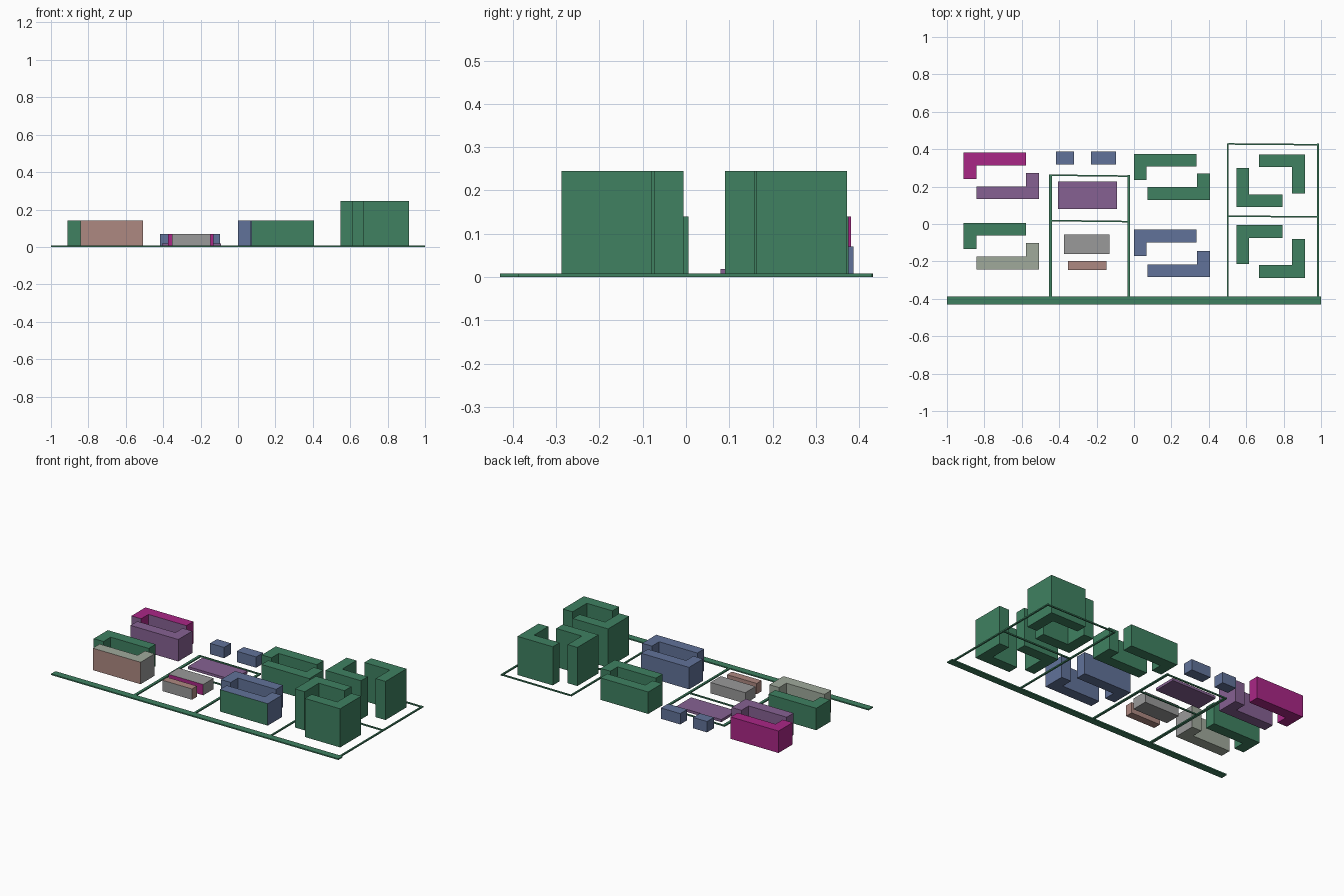
import bpy, bmesh

if "Cube" in bpy.data.objects:
    bpy.data.objects.remove(bpy.data.objects["Cube"])

COLORS = {
    "green": (0.05, 0.22, 0.12, 1), "purple": (0.24, 0.12, 0.29, 1),
    "magenta": (0.40, 0.02, 0.24, 1), "blue": (0.12, 0.17, 0.32, 1),
    "sage": (0.35, 0.40, 0.33, 1), "brown": (0.42, 0.25, 0.22, 1),
    "grey": (0.32, 0.32, 0.32, 1),
}
MATS = {}
for key, col in COLORS.items():
    MATS[key] = bpy.data.materials.new(key)
    MATS[key].diffuse_color = col


def prism(name, outline, z0, z1, color, front=None, end=None):
    """Extrude a plan outline; front (-y) and end (+x) walls may differ in colour."""
    bm = bmesh.new()
    base = bm.faces.new([bm.verts.new((x, y, z0)) for x, y in outline])
    ext = bmesh.ops.extrude_face_region(bm, geom=[base], use_keep_orig=True)
    top = [v for v in ext["geom"] if isinstance(v, bmesh.types.BMVert)]
    bmesh.ops.translate(bm, verts=top, vec=(0, 0, z1 - z0))
    bmesh.ops.recalc_face_normals(bm, faces=bm.faces)
    bm.normal_update()
    for f in bm.faces:
        if f.normal.y < -0.9:
            f.material_index = 1
        elif f.normal.x > 0.9:
            f.material_index = 2
    me = bpy.data.meshes.new(name)
    bm.to_mesh(me)
    bm.free()
    for c in (color, front or color, end or color):
        me.materials.append(MATS[c])
    ob = bpy.data.objects.new(name, me)
    bpy.context.collection.objects.link(ob)
    return ob


def box(name, x0, x1, y0, y1, z1, color, z0=0.002, **kw):
    return prism(name, [(x0, y0), (x1, y0), (x1, y1), (x0, y1)], z0, z1, color, **kw)


def l_pair(name, cx, cy, hw, hh, bar, leg, height, first, second, mirror=1):
    """Two L-shaped blocks, the second being the first turned half a circle."""
    t = 0.068
    shape = [(-hw, hh), (-hw + bar, hh), (-hw + bar, hh - t), (-hw + t, hh - t),
             (-hw + t, hh - leg), (-hw, hh - leg)]
    for label, s, style in (("north", 1, first), ("south", -1, second)):
        pts = [(cx + mirror * s * x, cy + s * y) for x, y in shape]
        prism(f"{name}_{label}", pts, 0.002, height, **style)


green, blue, purple = ({"color": c} for c in ("green", "blue", "purple"))

# Mid-rise courtyard blocks
l_pair("west_upper_block", -0.71, 0.257, 0.201, 0.124, 0.333, 0.14, 0.14,
       {"color": "magenta", "front": "purple"}, purple)
l_pair("west_lower_block", -0.71, -0.118, 0.201, 0.124, 0.333, 0.14, 0.14, green,
       {"color": "sage", "front": "brown", "end": "grey"})
l_pair("middle_upper_block", 0.203, 0.2525, 0.203, 0.123, 0.334, 0.14, 0.14, green, green)
l_pair("middle_lower_block", 0.203, -0.157, 0.203, 0.127, 0.334, 0.14, 0.14, blue,
       {"color": "blue", "front": "green", "end": "blue"})

# Tall east towers, mirrored across the lane
l_pair("east_upper_tower", 0.73, 0.231, 0.183, 0.141, 0.246, 0.209, 0.245,
       green, green, mirror=-1)
l_pair("east_lower_tower", 0.73, -0.147, 0.183, 0.141, 0.246, 0.209, 0.245, green, green)

# Small buildings and the low pad
box("small_house_west", -0.417, -0.32, 0.318, 0.387, 0.07, "blue")
box("small_house_east", -0.231, -0.096, 0.318, 0.387, 0.07, "blue")
box("low_pad", -0.405, -0.092, 0.08, 0.227, 0.018, "purple")
box("hall", -0.373, -0.13, -0.16, -0.057, 0.07, "grey", front="magenta")
box("annex", -0.354, -0.148, -0.246, -0.197, 0.07, "brown", front="grey")

# Roads
ROAD = 0.008
box("main_road", -1, 1, -0.43, -0.387, ROAD, "green", z0=0)
for i, (x0, x1, top) in enumerate([(-0.455, -0.438, 0.265), (-0.036, -0.022, 0.262),
                                   (0.496, 0.506, 0.43), (0.979, 0.989, 0.43)]):
    box(f"side_road_{i}", x0, x1, -0.387, top, ROAD, "green", z0=0)
for i, (x0, x1, ya, yb) in enumerate([(-0.438, -0.036, 0.261, 0.256),
                                      (-0.438, -0.036, 0.018, 0.013),
                                      (0.506, 0.979, 0.428, 0.424),
                                      (0.506, 0.979, 0.042, 0.038)]):
    h = 0.004
    prism(f"cross_road_{i}", [(x0, ya - h), (x1, yb - h), (x1, yb + h), (x0, ya + h)],
          0, ROAD, "green")

for m in bpy.data.materials:
    if m.users and not m.is_grease_pencil:
        m.use_nodes = True
        m.node_tree.nodes["Principled BSDF"].inputs["Base Color"].default_value = m.diffuse_color
